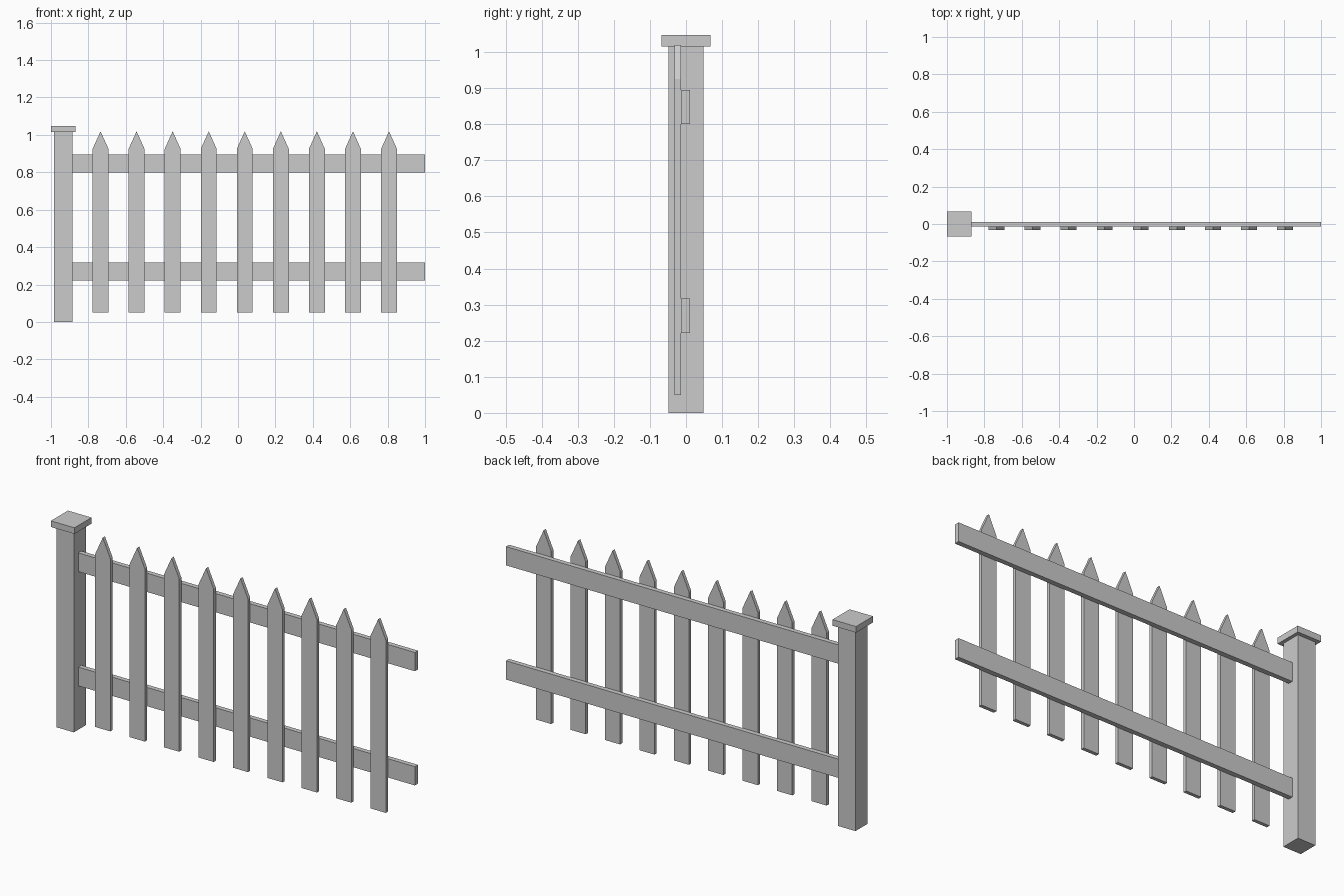
import bpy
import bmesh

if "Cube" in bpy.data.objects:
    bpy.data.objects.remove(bpy.data.objects["Cube"])


def prism(name, profile, y0, y1):
    """Extrude an x-z outline from y0 (front) to y1 (back)."""
    bm = bmesh.new()
    face = bm.faces.new([bm.verts.new((x, y0, z)) for x, z in profile])
    ext = bmesh.ops.extrude_face_region(bm, geom=[face])
    moved = [g for g in ext["geom"] if isinstance(g, bmesh.types.BMVert)]
    bmesh.ops.translate(bm, verts=moved, vec=(0, y1 - y0, 0))
    bmesh.ops.recalc_face_normals(bm, faces=bm.faces[:])
    mesh = bpy.data.meshes.new(name)
    bm.to_mesh(mesh)
    bm.free()
    obj = bpy.data.objects.new(name, mesh)
    bpy.context.collection.objects.link(obj)
    return obj


def box(name, x0, x1, y0, y1, z0, z1):
    return prism(name, [(x0, z0), (x1, z0), (x1, z1), (x0, z1)], y0, y1)


# End post and its flat cap
box("post", -0.983, -0.885, -0.049, 0.049, 0, 1.016)
box("post_cap", -1.0, -0.868, -0.068, 0.068, 1.016, 1.047)

# Two horizontal rails running from the post
for name, z in (("lower_rail", 0.222), ("upper_rail", 0.800)):
    box(name, -0.885, 1.0, -0.0135, 0.011, z, z + 0.095)

# Nine pointed pickets on the front of the rails
HALF = 0.0425
for i in range(9):
    x = -0.735 + i * 0.1928
    outline = [(x - HALF, 0.05), (x + HALF, 0.05), (x + HALF, 0.925),
               (x, 1.019), (x - HALF, 0.925)]
    prism(f"picket_{i + 1}", outline, -0.032, -0.0145)
